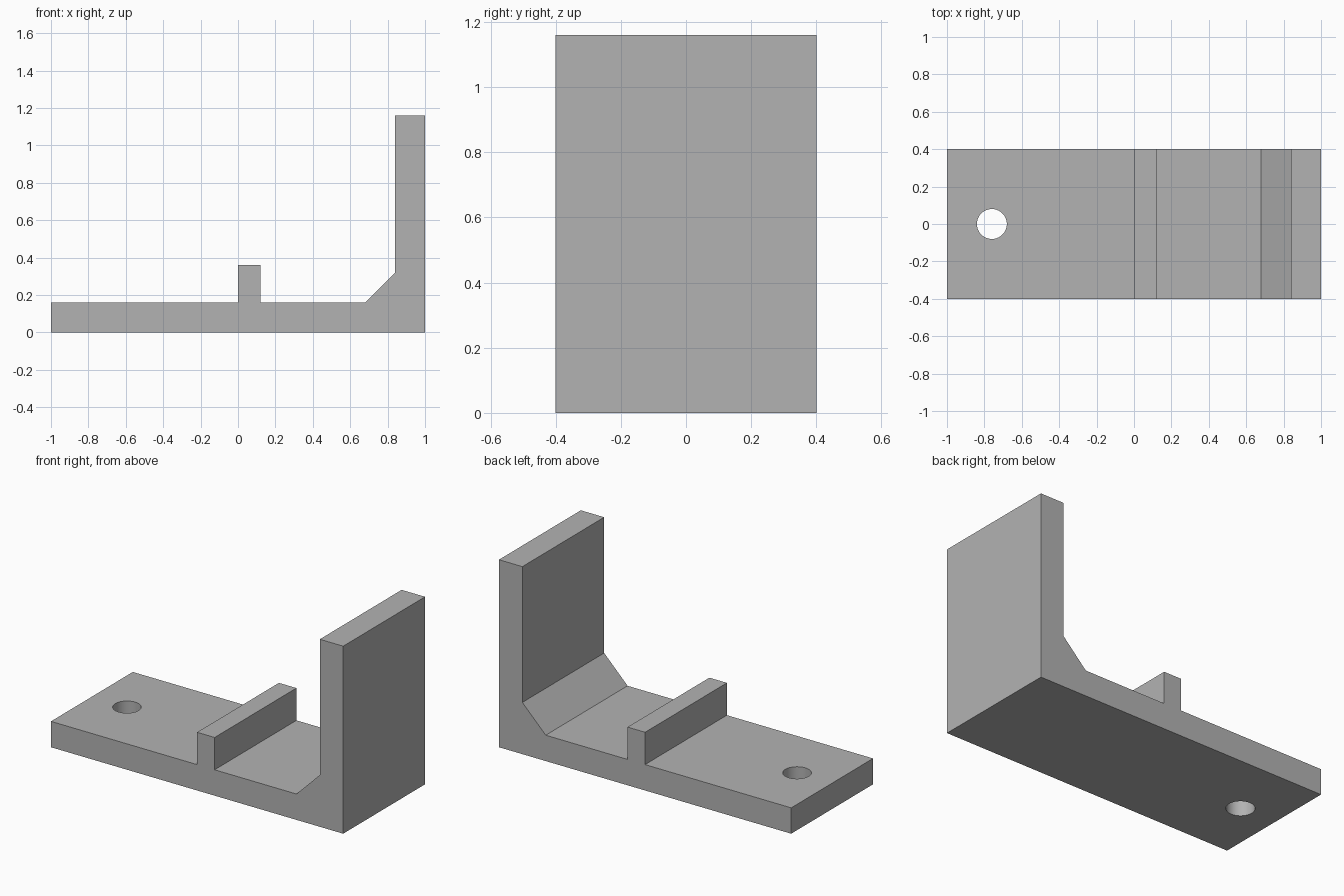
import bpy
import bmesh
import math

cube = bpy.data.objects.get("Cube")
if cube:
    bpy.data.objects.remove(cube, do_unlink=True)

LENGTH, WIDTH, HEIGHT = 2.0, 0.8, 1.16
THICK = 0.16        # base plate and end wall
CHAMFER = 0.16      # brace in the inner corner
RIB_X, RIB_WIDTH, RIB_TOP = 0.0, 0.12, 0.36
HOLE_X, HOLE_RADIUS = -0.76, 0.08

# One plain grey finish
grey = bpy.data.materials.new("plain_grey")
grey.use_nodes = True
colour = (0.45, 0.45, 0.45, 1.0)
grey.diffuse_color = colour
grey.node_tree.nodes["Principled BSDF"].inputs["Base Color"].default_value = colour


def extrude_profile(name, points):
    """Extrude an x-z outline across the full width."""
    bm = bmesh.new()
    face = bm.faces.new([bm.verts.new((x, -WIDTH / 2, z)) for x, z in points])
    result = bmesh.ops.extrude_face_region(bm, geom=[face])
    moved = [g for g in result["geom"] if isinstance(g, bmesh.types.BMVert)]
    bmesh.ops.translate(bm, verts=moved, vec=(0, WIDTH, 0))
    bmesh.ops.recalc_face_normals(bm, faces=bm.faces)
    mesh = bpy.data.meshes.new(name)
    bm.to_mesh(mesh)
    bm.free()
    mesh.materials.append(grey)
    obj = bpy.data.objects.new(name, mesh)
    bpy.context.collection.objects.link(obj)
    return obj


# Bracket body: base plate, middle rib, chamfered corner and end wall
end = LENGTH / 2
wall = end - THICK
bracket = extrude_profile("bracket", [
    (-end, 0), (end, 0), (end, HEIGHT), (wall, HEIGHT),
    (wall, THICK + CHAMFER), (wall - CHAMFER, THICK),
    (RIB_X + RIB_WIDTH, THICK), (RIB_X + RIB_WIDTH, RIB_TOP),
    (RIB_X, RIB_TOP), (RIB_X, THICK), (-end, THICK),
])

# Round mounting hole through the base plate
bpy.ops.mesh.primitive_cylinder_add(
    vertices=64, radius=HOLE_RADIUS, depth=THICK * 2,
    location=(HOLE_X, 0, THICK / 2))
cutter = bpy.context.object
cutter.name = "hole_cutter"
cutter.data.materials.append(grey)
cutter.hide_render = True

cut = bracket.modifiers.new("mounting_hole", 'BOOLEAN')
cut.operation = 'DIFFERENCE'
cut.solver = 'EXACT'
cut.object = cutter

bpy.ops.object.select_all(action='DESELECT')
bracket.select_set(True)
bpy.context.view_layer.objects.active = bracket
bpy.ops.object.modifier_apply(modifier=cut.name)
bpy.data.objects.remove(cutter, do_unlink=True)

# Smooth hole wall, crisp edges elsewhere
bpy.ops.object.shade_smooth_by_angle(angle=math.radians(30))
